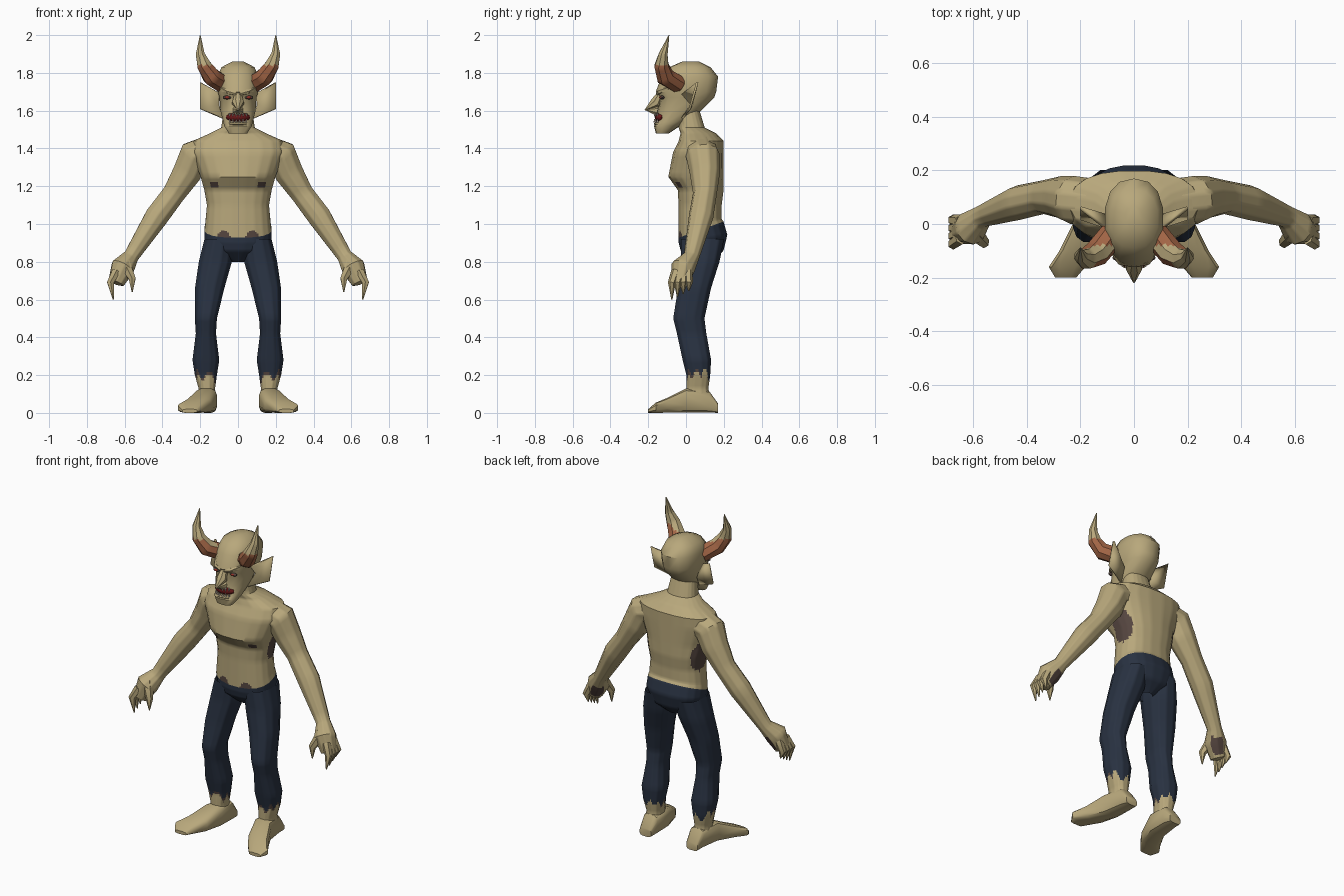
import bpy, bmesh
from math import sin, cos, pi, copysign, hypot
from mathutils import Vector

if "Cube" in bpy.data.objects:
    bpy.data.objects.remove(bpy.data.objects["Cube"])

COLOURS = {
    "skin": (.48, .39, .2),
    "navy_cloth": (.022, .032, .054),
    "horn_orange": (.36, .13, .06),
    "bruise_brown": (.09, .06, .05),
    "mouth_red": (.14, .01, .01),
    "eye_red": (.3, .03, .02),
    "tooth_ivory": (.6, .5, .4),
}
MATERIALS = {}
for key, rgb in COLOURS.items():
    material = bpy.data.materials.new(key)
    material.use_nodes = True
    material.diffuse_color = (*rgb, 1)
    shader = material.node_tree.nodes["Principled BSDF"]
    shader.inputs["Base Color"].default_value = (*rgb, 1)
    shader.inputs["Roughness"].default_value = .9
    MATERIALS[key] = material
PARTS = []


def finish(name, bm, rule, mirror=False):
    """Colour the faces by rule, make the object, mirror it if it is a pair."""
    bmesh.ops.recalc_face_normals(bm, faces=bm.faces)
    bm.normal_update()
    names = []
    for face in bm.faces:
        key = rule(face.calc_center_median(), face.normal) if callable(rule) else rule
        if key not in names:
            names.append(key)
        face.material_index = names.index(key)
    mesh = bpy.data.meshes.new(name)
    bm.to_mesh(mesh)
    bm.free()
    for key in names:
        mesh.materials.append(MATERIALS[key])
    part = bpy.data.objects.new(name, mesh)
    bpy.context.collection.objects.link(part)
    if mirror:
        part.modifiers.new("mirror", "MIRROR").use_mirror_merge = False
    PARTS.append(part)
    return part


def ring(centre, u, v, sides=12, power=.85):
    """Superellipse around the centre; a smaller power makes it boxier."""
    points = []
    for i in range(sides):
        angle = 2 * pi * (i + .5) / sides
        c, s = cos(angle), sin(angle)
        points.append(Vector(centre) + Vector(u) * copysign(abs(c) ** power, c)
                      + Vector(v) * copysign(abs(s) ** power, s))
    return points


def level(z, x, half_width, front, back, sides=12):
    """Horizontal ring reaching from a front y to a back y."""
    return ring((x, (front + back) / 2, z), (half_width, 0, 0),
                (0, (back - front) / 2, 0), sides)


def loft(name, rings, rule, mirror=False):
    """Skin over rings; faces coloured by a rule are cut finer for clean edges."""
    bm = bmesh.new()
    rows = [[bm.verts.new(point) for point in points] for points in rings]
    for low, high in zip(rows, rows[1:]):
        for i in range(len(low)):
            bm.faces.new((low[i - 1], low[i], high[i], high[i - 1]))
    if callable(rule):
        bmesh.ops.subdivide_edges(bm, edges=bm.edges[:], cuts=4, use_grid_fill=True)
    else:
        bm.faces.new(rows[0])
        bm.faces.new(rows[-1])
    return finish(name, bm, rule, mirror)


def tube(name, path, rule, mirror=True, sides=8):
    """Tapering limb through (x, y, z, radius) points."""
    centres = [Vector(point[:3]) for point in path]
    rings = []
    for i, centre in enumerate(centres):
        ahead = centres[min(i + 1, len(path) - 1)]
        along = (ahead - centres[max(i - 1, 0)]).normalized()
        v = (Vector((0, 1, 0)) - along * along.y).normalized()
        radius = path[i][3]
        rings.append(ring(centre, v.cross(along) * radius, v * radius, sides, 1))
    return loft(name, rings, rule, mirror)


def ball(name, centre, size, rule, mirror=False):
    bm = bmesh.new()
    bmesh.ops.create_uvsphere(bm, u_segments=12, v_segments=8, radius=1)
    bmesh.ops.scale(bm, vec=size, verts=bm.verts)
    bmesh.ops.translate(bm, vec=centre, verts=bm.verts)
    return finish(name, bm, rule, mirror)


# Torso, neck and trouser seat; the waistband is the ring that tilts up to the back
WAIST, MIDDLE, SLOPE = .97, .08, .36


def tilted(z, half_width, front, back):
    points = level(z, 0, half_width, front, back, sides=20)
    tilt = max(0, SLOPE - 4 * abs(z - WAIST))
    for point in points:
        point.z += tilt * (point.y - MIDDLE)
    return points


def torso_colour(centre, normal):
    side, above = abs(centre.x), centre.z - WAIST - SLOPE * (centre.y - MIDDLE)
    waist_front = normal.y < -.5 and hypot(side - .075, above) < .035
    if above < 0:
        return "navy_cloth"
    under_arm = abs(normal.x) > .6 and hypot((centre.y - .1) / .06, (centre.z - 1.19) / .1) < 1
    under_chest = normal.y < -.3 and hypot(side - .125, (centre.z - 1.21) * 2) < .025
    return "bruise_brown" if under_arm or waist_front or under_chest else "skin"


TORSO = [(.8, .04, .03, .14), (.86, .15, -.03, .2), (.92, .18, -.04, .22),
         (WAIST, .18, -.04, .2), (1, .175, -.04, .19), (1.1, .166, -.04, .19),
         (1.18, .18, -.045, .2), (1.25, .2, -.095, .2), (1.38, .25, -.07, .2),
         (1.44, .24, -.04, .2), (1.48, .15, -.03, .16),
         (1.51, .09, -.04, .1), (1.64, .07, -.05, .06)]
loft("torso", [tilted(*row) for row in TORSO], torso_colour)


# Legs in trousers, with ragged cuffs above the bare ankles
def leg_colour(centre, normal):
    hem = .2 + .02 * sin(90 * centre.x) + .015 * sin(140 * centre.y)
    if centre.z > hem:
        return "navy_cloth"
    return "bruise_brown" if centre.z > hem - .015 and normal.y < .3 else "skin"


LEG = [(.92, .1, .08, -.03, .205), (.8, .12, .09, -.03, .18), (.66, .15, .08, -.045, .135),
       (.5, .17, .06, -.07, .1), (.42, .17, .055, -.05, .11), (.28, .17, .073, -.02, .135),
       (.2, .17, .06, 0, .13), (.13, .165, .045, 0, .12), (.06, .165, .05, 0, .13)]
loft("legs", [level(*row) for row in LEG], leg_colour, True)

# Splayed feet
FOOT = [(.17, .16, .04, .05), (.12, .16, .05, .12), (0, .17, .06, .13),
        (-.1, .21, .07, .08), (-.16, .25, .07, .055), (-.2, .255, .04, .02)]
loft("feet", [ring((x, y, height / 2), (width, 0, 0), (0, 0, height / 2), power=.6)
              for y, x, width, height in FOOT], "skin", True)


# Arms and hands, with dark palms facing in and back
def arm_colour(centre, normal):
    in_palm = .69 < centre.z < .77 and normal.x < .1 and normal.y > .1
    return "bruise_brown" if in_palm else "skin"


tube("arms", [(.16, .08, 1.38, .09), (.23, .09, 1.36, .09), (.27, .1, 1.27, .08),
              (.34, .1, 1.16, .063), (.43, .08, 1.04, .065), (.565, .03, .83, .042),
              (.61, -.015, .77, .065), (.645, -.03, .69, .045), (.65, -.03, .68, .005)],
     arm_colour, sides=10)
for i in range(4):
    y = .03 * i - .075
    tube(f"finger_{i + 1}", [(.645, y * .7, .75, .025), (.675, y, .69, .021),
                             (.66, y, .6 + .015 * i, .003)], "skin", sides=6)
tube("thumbs", [(.6, -.03, .79, .035), (.56, -.07, .71, .021), (.56, -.07, .64, .003)],
     "skin", sides=6)

# Head
HEAD = [(1.48, .05, -.16, -.09), (1.52, .075, -.17, -.03), (1.54, .08, -.15, 0),
        (1.6, .095, -.15, .08), (1.67, .1, -.14, .15), (1.7, .11, -.16, .16),
        (1.78, .11, -.13, .17), (1.83, .09, -.09, .13), (1.86, .03, -.02, .07)]
loft("head", [level(z, 0, *row, sides=14) for z, *row in HEAD], "skin")

# Nose, brows and eyes
tube("nose", [(0, -.13, 1.7, .016), (0, -.16, 1.64, .033), (0, -.215, 1.605, .005),
              (0, -.15, 1.6, .03)], "skin", False)
tube("brows", [(.01, -.15, 1.69, .01), (.05, -.14, 1.7, .014), (.09, -.09, 1.72, .008)],
     "skin", sides=6)
ball("eye_sockets", (.057, -.126, 1.67), (.024, .012, .01), "bruise_brown", True)
ball("eyes", (.057, -.133, 1.67), (.013, .01, .007), "eye_red", True)

# Open mouth with lower lip and teeth
ball("mouth", (0, -.13, 1.565), (.064, .036, .028), "mouth_red")
ball("lower_lip", (0, -.135, 1.53), (.052, .036, .011), "skin")
for i in range(3):
    x = .01 + .017 * i
    y = 8 * x * x - .167
    for row, root, point in (("upper", 1.588, 1.57), ("lower", 1.538, 1.555)):
        tube(f"{row}_teeth_{i + 1}", [(x, y, root, .007), (x, y, point, .002)],
             "tooth_ivory", sides=5)


# Curved horns, orange near the root except along the top
def horn_colour(centre, normal):
    near_root = centre.z < 1.84 and (normal.z < .5 or centre.y > -.08)
    return "horn_orange" if near_root else "skin"


tube("horns", [(.08, -.04, 1.74, .05), (.14, -.11, 1.78, .05), (.18, -.13, 1.84, .04),
               (.2, -.12, 1.9, .025), (.2, -.09, 2, .002)], horn_colour)

# Pointed ears, folded along the middle
bm = bmesh.new()
root, low, tip, top, fold = [bm.verts.new(point) for point in (
    (.08, -.02, 1.56), (.2, .02, 1.61), (.2, .06, 1.75), (.1, -.02, 1.69), (.1, .03, 1.63))]
for corners in ((root, low, fold), (low, tip, fold), (tip, top, fold)):
    bm.faces.new(corners)
thickness = finish("ears", bm, "skin", True).modifiers.new("thickness", "SOLIDIFY")
thickness.thickness = .012
thickness.offset = 0

# Soft shading with hard creases kept
bpy.ops.object.select_all(action="DESELECT")
for part in PARTS:
    part.select_set(True)
bpy.context.view_layer.objects.active = PARTS[0]
bpy.ops.object.shade_smooth_by_angle(angle=.7)
